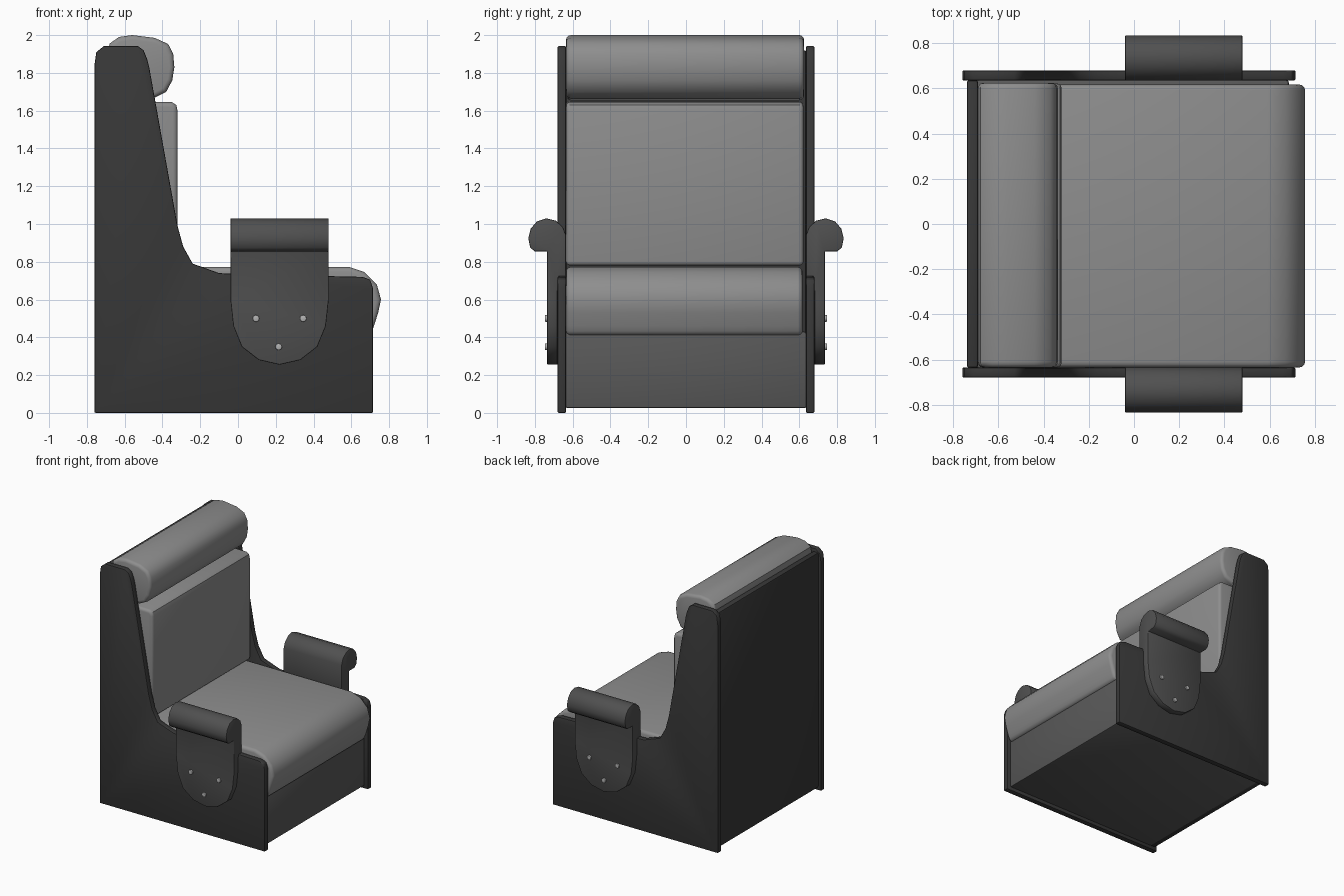
import bpy, bmesh, math
from mathutils import Vector

if "Cube" in bpy.data.objects:
    bpy.data.objects.remove(bpy.data.objects["Cube"])


def material(name, v):
    m = bpy.data.materials.new(name)
    m.diffuse_color = (v, v, v, 1)
    m.use_nodes = True
    m.node_tree.nodes["Principled BSDF"].inputs["Base Color"].default_value = m.diffuse_color
    return m


FABRIC = material("fabric", 0.27)
SHELL = material("shell", 0.10)
PANEL = material("panel", 0.04)
ARM = material("arm", 0.08)
METAL = material("metal", 0.45)


def prism(name, pts, axis, a, b, mat):
    """Extrude a profile: axis 'y' takes (x, z) points, axis 'x' takes (y, z)."""
    bm = bmesh.new()
    co = (lambda p: (p[0], a, p[1])) if axis == 'y' else (lambda p: (a, p[0], p[1]))
    face = bm.faces.new([bm.verts.new(co(p)) for p in pts])
    ext = bmesh.ops.extrude_face_region(bm, geom=[face])
    move = Vector((0, b - a, 0)) if axis == 'y' else Vector((b - a, 0, 0))
    bmesh.ops.translate(bm, vec=move,
                        verts=[g for g in ext["geom"] if isinstance(g, bmesh.types.BMVert)])
    bmesh.ops.recalc_face_normals(bm, faces=bm.faces)
    mesh = bpy.data.meshes.new(name)
    bm.to_mesh(mesh)
    bm.free()
    ob = bpy.data.objects.new(name, mesh)
    bpy.context.collection.objects.link(ob)
    mesh.materials.append(mat)
    return ob


def finish(ob, bevel=0.0, segments=2, mirror=False, cutter=None):
    """Intersect, round edges, mirror across y, then shade."""
    if cutter:
        m = ob.modifiers.new("trim", 'BOOLEAN')
        m.operation, m.object, m.solver = 'INTERSECT', cutter, 'EXACT'
    if bevel:
        m = ob.modifiers.new("round", 'BEVEL')
        m.width, m.segments = bevel, segments
        m.limit_method, m.angle_limit = 'ANGLE', math.radians(50)
    if mirror:
        m = ob.modifiers.new("mirror", 'MIRROR')
        m.use_axis = (False, True, False)
        m.use_mirror_merge = False
    bpy.ops.object.select_all(action='DESELECT')
    bpy.context.view_layer.objects.active = ob
    ob.select_set(True)
    for m in list(ob.modifiers):
        bpy.ops.object.modifier_apply(modifier=m.name)
    bpy.ops.object.shade_smooth_by_angle(angle=math.radians(40))
    if cutter:
        bpy.data.objects.remove(cutter)


def rect(x0, z0, x1, z1):
    return [(x0, z0), (x1, z0), (x1, z1), (x0, z1)]


# side panels
panel = [(-0.76, 0), (0.715, 0), (0.715, 0.66), (0.70, 0.705), (0.66, 0.72), (0.0, 0.735),
         (-0.10, 0.74), (-0.17, 0.765), (-0.24, 0.79), (-0.29, 0.88), (-0.32, 0.99),
         (-0.47, 1.83), (-0.48, 1.87), (-0.50, 1.92), (-0.53, 1.942), (-0.71, 1.942),
         (-0.75, 1.91), (-0.76, 1.84)]
finish(prism("side_panels", panel, 'y', 0.635, 0.68, PANEL), 0.007, mirror=True)

# base box and back board
finish(prism("base", rect(-0.70, 0.025, 0.685, 0.43), 'y', -0.637, 0.637, SHELL), 0.01)
finish(prism("back_board", rect(-0.74, 0.025, -0.69, 1.92), 'y', -0.637, 0.637, PANEL), 0.012)

# seat cushion
seat = [(-0.68, 0.41), (0.70, 0.41), (0.72, 0.46), (0.742, 0.53), (0.757, 0.60),
        (0.735, 0.68), (0.67, 0.745), (0.59, 0.772), (-0.68, 0.772)]
finish(prism("seat_cushion", seat, 'y', -0.635, 0.617, FABRIC), 0.025, 3)

# backrest cushion
back = [(-0.69, 0.78), (-0.32, 0.78), (-0.32, 1.60), (-0.327, 1.63), (-0.35, 1.645),
        (-0.69, 1.65)]
finish(prism("back_cushion", back, 'y', -0.635, 0.622, FABRIC), 0.022, 3)

# headrest roll
head = [(-0.69, 1.68), (-0.60, 1.655), (-0.45, 1.665), (-0.38, 1.70), (-0.348, 1.76),
        (-0.337, 1.83), (-0.343, 1.90), (-0.37, 1.953), (-0.44, 1.985), (-0.56, 2.0),
        (-0.63, 1.99), (-0.68, 1.955), (-0.69, 1.90)]
finish(prism("headrest", head, 'y', -0.635, 0.625, FABRIC), 0.025, 3)

# armrests: hooked cross-section trimmed by a rounded outline
hook = [(0.68, 0.2), (0.735, 0.2), (0.735, 0.855), (0.80, 0.855), (0.825, 0.875),
        (0.835, 0.925), (0.822, 0.975), (0.79, 1.013), (0.74, 1.03), (0.69, 1.018),
        (0.652, 0.985), (0.635, 0.94), (0.635, 0.70), (0.68, 0.70)]
outline = [(-0.04, 1.2), (-0.04, 0.60), (-0.025, 0.46), (0.02, 0.35), (0.11, 0.28),
           (0.22, 0.255), (0.33, 0.28), (0.42, 0.35), (0.465, 0.46), (0.48, 0.60), (0.48, 1.2)]
cutter = prism("arm_outline", outline, 'y', 0.5, 1.0, ARM)
cutter.hide_render = True
finish(prism("armrests", hook, 'x', -0.3, 0.7, ARM), 0.006, mirror=True, cutter=cutter)

# arm bolts
for i, (x, z) in enumerate([(0.095, 0.50), (0.345, 0.50), (0.215, 0.35)]):
    ring = [(x + 0.018 * math.cos(k * math.pi / 6), z + 0.018 * math.sin(k * math.pi / 6))
            for k in range(12)]
    finish(prism(f"arm_bolts_{i + 1}", ring, 'y', 0.725, 0.747, METAL), 0.004, mirror=True)
